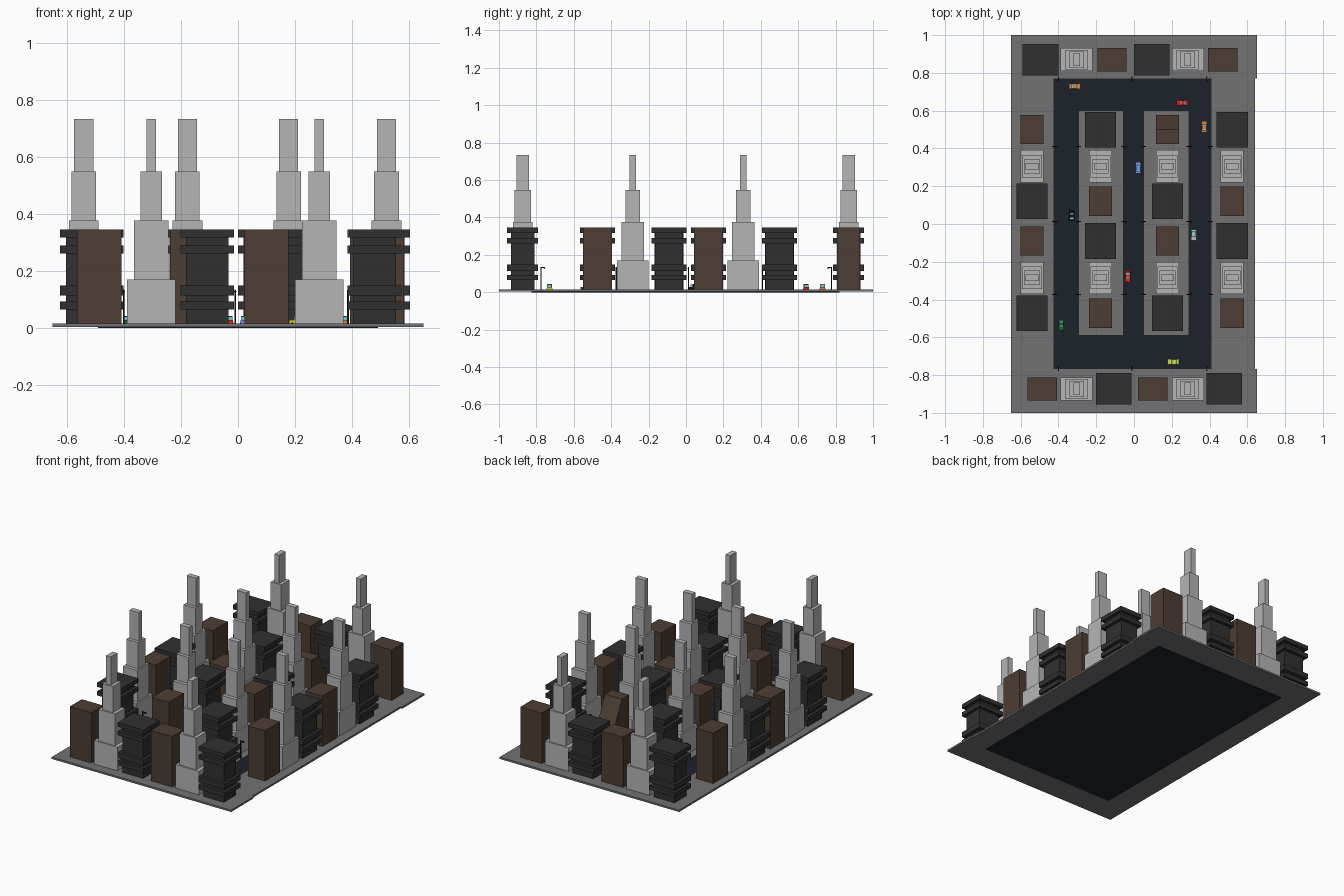
import bpy, bmesh, math
from mathutils import Matrix

if "Cube" in bpy.data.objects:
    bpy.data.objects.remove(bpy.data.objects["Cube"])


def material(name, r, g, b):
    m = bpy.data.materials.new(name)
    m.diffuse_color = (r, g, b, 1)
    m.use_nodes = True
    m.node_tree.nodes["Principled BSDF"].inputs["Base Color"].default_value = m.diffuse_color
    return m


ASPHALT = material("asphalt", 0.012, 0.016, 0.023)
PAVING = material("paving", 0.17, 0.17, 0.17)
STONE = material("pale_stone", 0.46, 0.46, 0.46)
BRICK = material("brown_brick", 0.075, 0.047, 0.033)
DARK = material("dark_cladding", 0.03, 0.03, 0.03)
BLACK = material("black_metal", 0.006, 0.006, 0.006)
GLASS = material("car_glass", 0.15, 0.6, 0.65)


def box_mesh(name, boxes, mats):
    """Each box: x0, x1, y0, y1, z0, z1 and optional material index."""
    bm = bmesh.new()
    for b in boxes:
        x0, x1, y0, y1, z0, z1 = b[:6]
        mat = (Matrix.Translation(((x0 + x1) / 2, (y0 + y1) / 2, (z0 + z1) / 2))
               @ Matrix.Diagonal((x1 - x0, y1 - y0, z1 - z0, 1)))
        verts = bmesh.ops.create_cube(bm, size=1, matrix=mat)["verts"]
        for f in {f for v in verts for f in v.link_faces}:
            f.material_index = b[6] if len(b) > 6 else 0
    me = bpy.data.meshes.new(name)
    bm.to_mesh(me)
    bm.free()
    for m in mats:
        me.materials.append(m)
    return me


def place(name, mesh, x=0, y=0, angle=0):
    ob = bpy.data.objects.new(name, mesh)
    ob.location = (x, y, 0)
    ob.rotation_euler.z = math.radians(angle)
    bpy.context.collection.objects.link(ob)
    return ob


def centred(w, d, z0, z1, m=0):
    return (-w / 2, w / 2, -d / 2, d / 2, z0, z1, m)


# Road slab, surrounding pavement and the two city blocks
place("road", box_mesh("road", [(-0.49, 0.49, -0.825, 0.82, 0, 0.011)], [ASPHALT]))
G0, G = 0.004, 0.016
place("outer_pavement", box_mesh("outer_pavement", [
    (-0.65, 0.65, 0.77, 1, G0, G), (-0.65, 0.65, -1, -0.767, G0, G),
    (-0.65, -0.425, -0.767, 0.77, G0, G), (0.41, 0.64, -0.767, 0.77, G0, G)], [PAVING]))
for side, x0, x1 in (("left", -0.29, -0.058), ("right", 0.054, 0.288)):
    place(side + "_block", box_mesh(side + "_block", [(x0, x1, -0.587, 0.597, G0, G)], [PAVING]))

# Stepped tower
tower = box_mesh("stepped_tower", [
    centred(0.17, 0.122, G, 0.17), centred(0.12, 0.104, 0.17, 0.377),
    centred(0.076, 0.086, 0.377, 0.548), centred(0.034, 0.067, 0.548, 0.733)], [STONE])
# Plain brown block
brown = box_mesh("brown_block", [centred(0.155, 0.123, G, 0.346)], [BRICK])
# Dark block with projecting ledges
dark = box_mesh("ledged_block", [centred(0.149, 0.125, G, 0.33)] + [
    centred(0.188, 0.166, a, b) for a, b in
    ((0.065, 0.093), (0.114, 0.149), (0.262, 0.29), (0.318, 0.346))], [DARK])
# Brown block with one half of the roof cut to a steep slope
sloped = box_mesh("sloped_roof_block", [
    (-0.0775, 0, -0.0615, 0.0615, G, 0.346), (0, 0.0775, -0.0615, 0.0615, G, 0.346)], [BRICK])
for v in sloped.vertices:
    if v.co.x > 0.05 and v.co.z > 0.3:
        v.co.z = 0.18

MESH = {"T": ("stepped_tower", tower), "B": ("brown_block", brown),
        "D": ("ledged_block", dark), "S": ("sloped_roof_block", sloped)}

# Buildings along the back and front edges
for y, kinds, xs in ((0.87, "DTBDTB", (-0.495, -0.304, -0.117, 0.094, 0.285, 0.47)),
                     (-0.873, "BTDBTD", (-0.486, -0.304, -0.108, 0.1, 0.285, 0.478))):
    for k, x in zip(kinds, xs):
        place(MESH[k][0], MESH[k][1], x, y)

# Four columns of buildings, turned a quarter
ROWS = (0.5, 0.306, 0.12, -0.09, -0.285, -0.473)
for x, kinds in ((-0.54, "BTDBTD"), (-0.177, "DTBDTB"), (0.177, "STDBTD"), (0.52, "DTBDTB")):
    for k, y in zip(kinds, ROWS):
        place(MESH[k][0], MESH[k][1], x, y, 90)

# Street lamps: thin post with an arm over the road
lamp = box_mesh("street_lamp", [
    (-0.003, 0.003, -0.003, 0.003, G, 0.134),
    (-0.003, 0.022, -0.002, 0.002, 0.13, 0.135),
    (0.012, 0.024, -0.004, 0.004, 0.126, 0.131)], [BLACK])
for y in (0.41, 0.013, -0.373):
    for x, a in ((-0.43, 0), (-0.284, 180), (-0.064, 0), (0.06, 180), (0.282, 0), (0.416, 180)):
        place("street_lamp", lamp, x, y, a)
for x in (-0.4, -0.01, 0.385):
    place("street_lamp", lamp, x, 0.778, -90)
    place("street_lamp", lamp, x, -0.775, 90)

# Cars: body, glazed cabin, roof panel and wheels
CARS = (("orange", (0.75, 0.2, 0.05), -0.313, 0.73, 0),
        ("red", (0.75, 0.01, 0.01), 0.256, 0.642, 180),
        ("orange", (0.75, 0.2, 0.05), 0.372, 0.515, 90),
        ("blue", (0.18, 0.27, 0.8), 0.023, 0.297, 90),
        ("black", (0.006, 0.006, 0.006), -0.33, 0.045, 90),
        ("silver", (0.5, 0.5, 0.5), 0.316, -0.058, 270),
        ("red", (0.75, 0.02, 0.01), -0.032, -0.278, 270),
        ("green", (0.01, 0.12, 0.02), -0.385, -0.533, 270),
        ("yellow", (0.7, 0.7, 0.03), 0.208, -0.73, 180))
for colour, rgb, x, y, a in CARS:
    parts = [centred(0.06, 0.029, 0.015, 0.028), (-0.02, 0.012, -0.012, 0.012, 0.028, 0.041, 1),
             (-0.011, 0.004, -0.0125, 0.0125, 0.028, 0.043)]
    parts += [(wx - 0.005, wx + 0.005, wy - 0.002, wy + 0.002, 0.011, 0.02, 2)
              for wx in (-0.018, 0.018) for wy in (-0.0135, 0.0135)]
    place(colour + "_car", box_mesh(colour + "_car", parts,
          [material(colour + "_paint", *rgb), GLASS, BLACK]), x, y, a)
